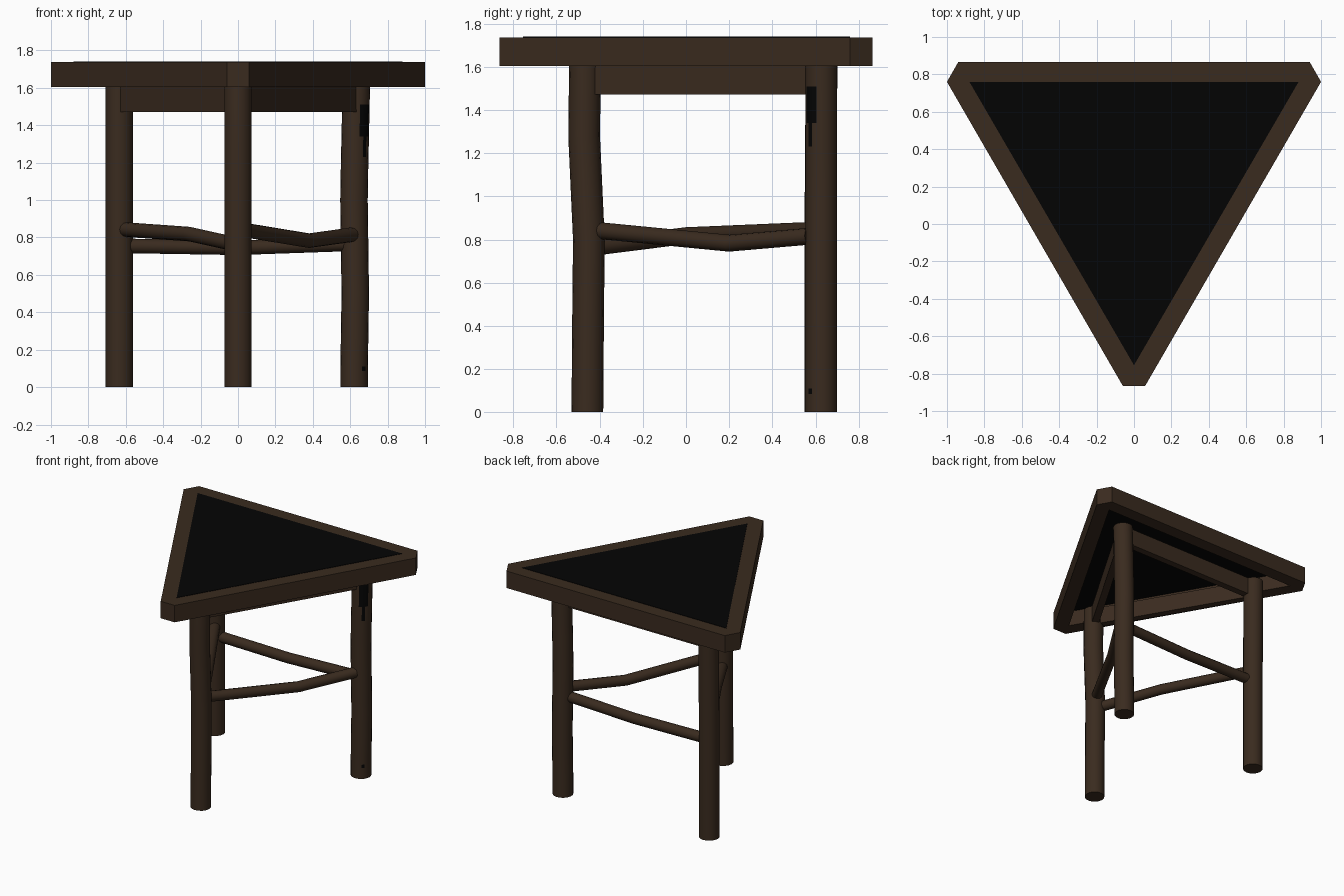
import bpy, bmesh, math
from mathutils import Vector

if "Cube" in bpy.data.objects:
    bpy.data.objects.remove(bpy.data.objects["Cube"])


def material(name, rgb):
    m = bpy.data.materials.new(name)
    m.diffuse_color = (*rgb, 1)
    m.use_nodes = True
    m.node_tree.nodes["Principled BSDF"].inputs["Base Color"].default_value = m.diffuse_color
    return m


WOOD = material("dark_brown_wood", (0.042, 0.024, 0.0135))
BLACK = material("black_panel", (0.0012, 0.0012, 0.0012))


def make_object(name, bm, *mats):
    bmesh.ops.recalc_face_normals(bm, faces=bm.faces)
    me = bpy.data.meshes.new(name)
    bm.to_mesh(me)
    bm.free()
    for m in mats:
        me.materials.append(m)
    ob = bpy.data.objects.new(name, me)
    bpy.context.collection.objects.link(ob)
    return ob


def smooth(ob):
    bpy.ops.object.select_all(action='DESELECT')
    ob.select_set(True)
    bpy.context.view_layer.objects.active = ob
    bpy.ops.object.shade_smooth_by_angle(angle=math.radians(35))


def pole(name, path, radius, sides=16, upright=False, paint=None):
    """Round branch through the path points, with capped ends."""
    pts = [Vector(p) for p in path]
    bm = bmesh.new()
    rings = []
    for i, p in enumerate(pts):
        d = (pts[min(i + 1, len(pts) - 1)] - pts[max(i - 1, 0)]).normalized()
        if upright:
            u, v = Vector((1, 0, 0)), Vector((0, 1, 0))
        else:
            u = d.cross(Vector((0, 0, 1))).normalized()
            v = u.cross(d)
        rings.append([bm.verts.new(p + radius * (math.cos(a) * u + math.sin(a) * v))
                      for a in (2 * math.pi * k / sides for k in range(sides))])
    for a, b in zip(rings, rings[1:]):
        for k in range(sides):
            n = (k + 1) % sides
            bm.faces.new((a[k], a[n], b[n], b[k]))
    bm.faces.new(rings[0])
    bm.faces.new(rings[-1])
    if paint:
        for f in bm.faces:
            f.material_index = int(paint(f.calc_center_median()))
    ob = make_object(name, bm, WOOD, BLACK)
    smooth(ob)


def prism(name, pts, z0, z1, mat):
    bm = bmesh.new()
    f = bm.faces.new([bm.verts.new((x, y, z0)) for x, y in pts])
    ext = bmesh.ops.extrude_face_region(bm, geom=[f])
    for v in ext["geom"]:
        if isinstance(v, bmesh.types.BMVert):
            v.co.z = z1
    make_object(name, bm, mat)


# Tabletop rim: cut-corner triangle around a triangular opening
outer = [(-1, 0.76), (-0.94, 0.865), (0.94, 0.865), (1, 0.76), (0.06, -0.865), (-0.06, -0.865)]
inner = [(-0.88, 0.76), (0.88, 0.76), (0, -0.755)]
bm = bmesh.new()
levels = []
for z in (1.605, 1.737):
    levels.append(([bm.verts.new((x, y, z)) for x, y in outer],
                   [bm.verts.new((x, y, z)) for x, y in inner]))
for o, n in levels:
    for i in range(3):
        a, b, c = 2 * i, 2 * i + 1, (2 * i + 2) % 6
        bm.faces.new((o[a], o[b], n[i]))
        bm.faces.new((o[b], o[c], n[(i + 1) % 3], n[i]))
for part in (0, 1):
    lo, hi = levels[0][part], levels[1][part]
    for i in range(len(lo)):
        j = (i + 1) % len(lo)
        bm.faces.new((lo[i], lo[j], hi[j], hi[i]))
make_object("tabletop_rim", bm, WOOD)

# Black inset panel
prism("tabletop_panel", inner, 1.725, 1.74, BLACK)

# Slightly crooked legs
R = 0.0735
pole("front_leg", [(0, -0.457, 0), (0, -0.454, 0.4), (0, -0.45, 0.8),
                   (0, -0.472, 1.28), (0, -0.468, 1.605)], R, upright=True)
pole("back_left_leg", [(-0.635, 0.622, 0), (-0.635, 0.622, 0.8),
                       (-0.635, 0.628, 1.605)], R, upright=True)


def dark_patch(c):
    """Stained knots on the outer side of the right leg."""
    if c.x < 0.66:
        return False
    upper = 1.34 < c.z < 1.52 and 0.555 < c.y < 0.61
    trail = 1.23 < c.z < 1.34 and 0.57 < c.y < 0.59
    spot = 0.085 < c.z < 0.11 and 0.57 < c.y < 0.59
    return upper or trail or spot


pole("back_right_leg", [(0.621, 0.627, 0), (0.621, 0.627, 0.085), (0.621, 0.627, 0.11),
                        (0.627, 0.627, 0.5), (0.62, 0.627, 1.0), (0.624, 0.627, 1.23),
                        (0.627, 0.627, 1.34), (0.63, 0.627, 1.51), (0.633, 0.627, 1.605)],
     R, sides=20, upright=True, paint=dark_patch)

# Aprons under the top, leg to leg
corners = {"front": Vector((0, -0.46)), "left": Vector((-0.635, 0.62)), "right": Vector((0.64, 0.62))}
for a, b in (("front", "left"), ("front", "right"), ("left", "right")):
    p, q = corners[a], corners[b]
    d = (q - p).normalized()
    n = Vector((-d.y, d.x)) * 0.027
    p, q = p + d * 0.03, q - d * 0.03
    prism(f"{a}_{b}_apron", [p + n, q + n, q - n, p - n], 1.472, 1.607, WOOD)

# Bent branch stretchers
pole("left_stretcher", [(-0.02, -0.42, 0.765), (-0.26, 0.0, 0.818), (-0.60, 0.57, 0.842)], 0.039, 12)
pole("right_stretcher", [(0.02, -0.41, 0.842), (0.38, 0.2, 0.783), (0.61, 0.57, 0.815)], 0.039, 12)
pole("back_stretcher", [(-0.60, 0.62, 0.755), (0, 0.62, 0.745), (0.60, 0.62, 0.766)], 0.039, 12)
